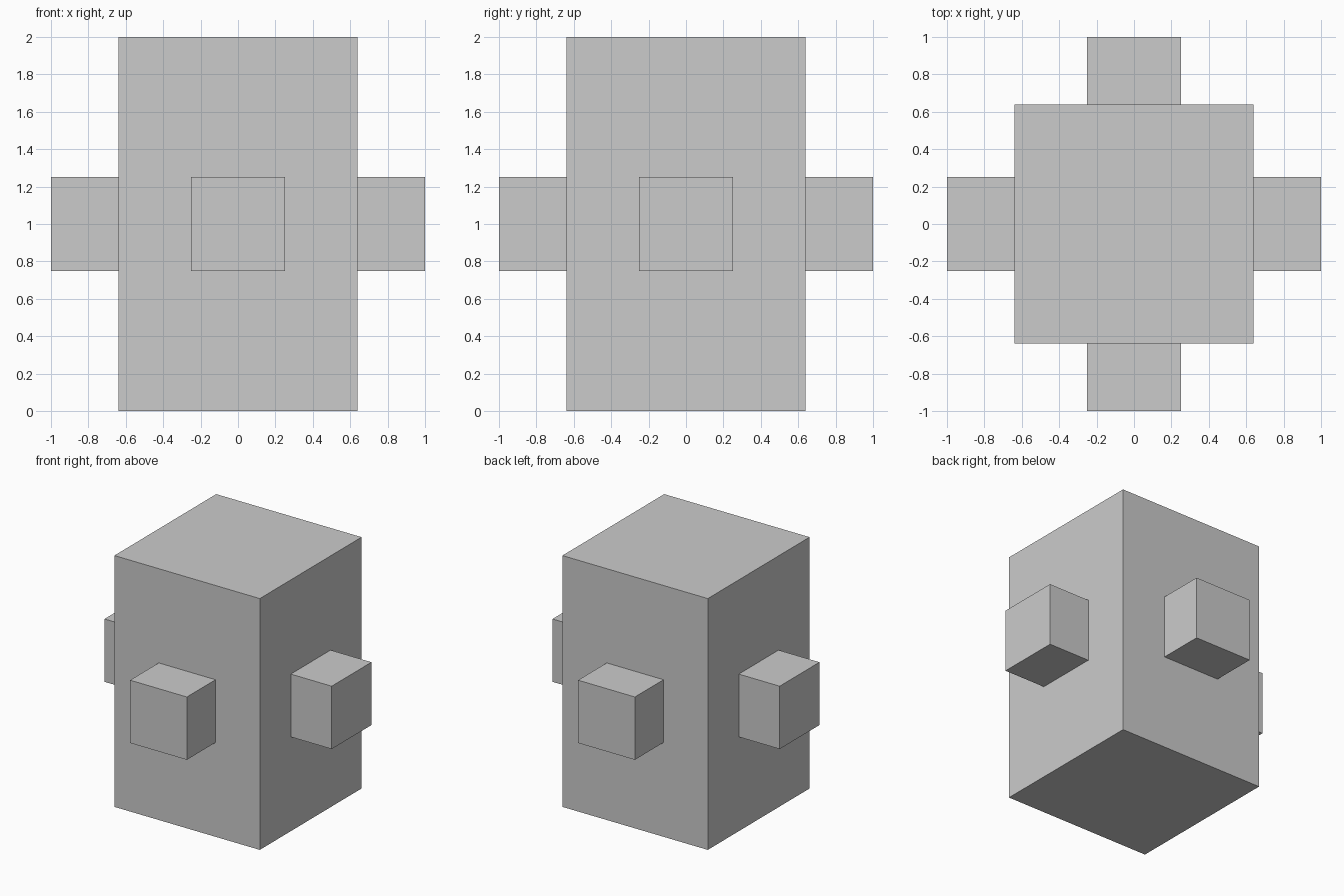
import bpy
from math import cos, sin, pi

if "Cube" in bpy.data.objects:
    bpy.data.objects.remove(bpy.data.objects["Cube"])


def box(name, location, size):
    bpy.ops.mesh.primitive_cube_add(size=1, location=location)
    obj = bpy.context.object
    obj.name = name
    obj.scale = size
    bpy.ops.object.transform_apply(location=False, rotation=False, scale=True)
    return obj


# Main upright block
HALF = 0.64
box("body", (0, 0, 1), (2 * HALF, 2 * HALF, 2))

# One square peg centred on each side wall, seated slightly into it
PEG = 0.5
INNER, OUTER = HALF - 0.01, 1.0
mid, depth = (INNER + OUTER) / 2, OUTER - INNER
for i, side in enumerate(("right", "back", "left", "front")):
    dx, dy = round(cos(i * pi / 2)), round(sin(i * pi / 2))
    size = (depth, PEG, PEG) if dx else (PEG, depth, PEG)
    box(f"{side}_peg", (dx * mid, dy * mid, 1), size)
